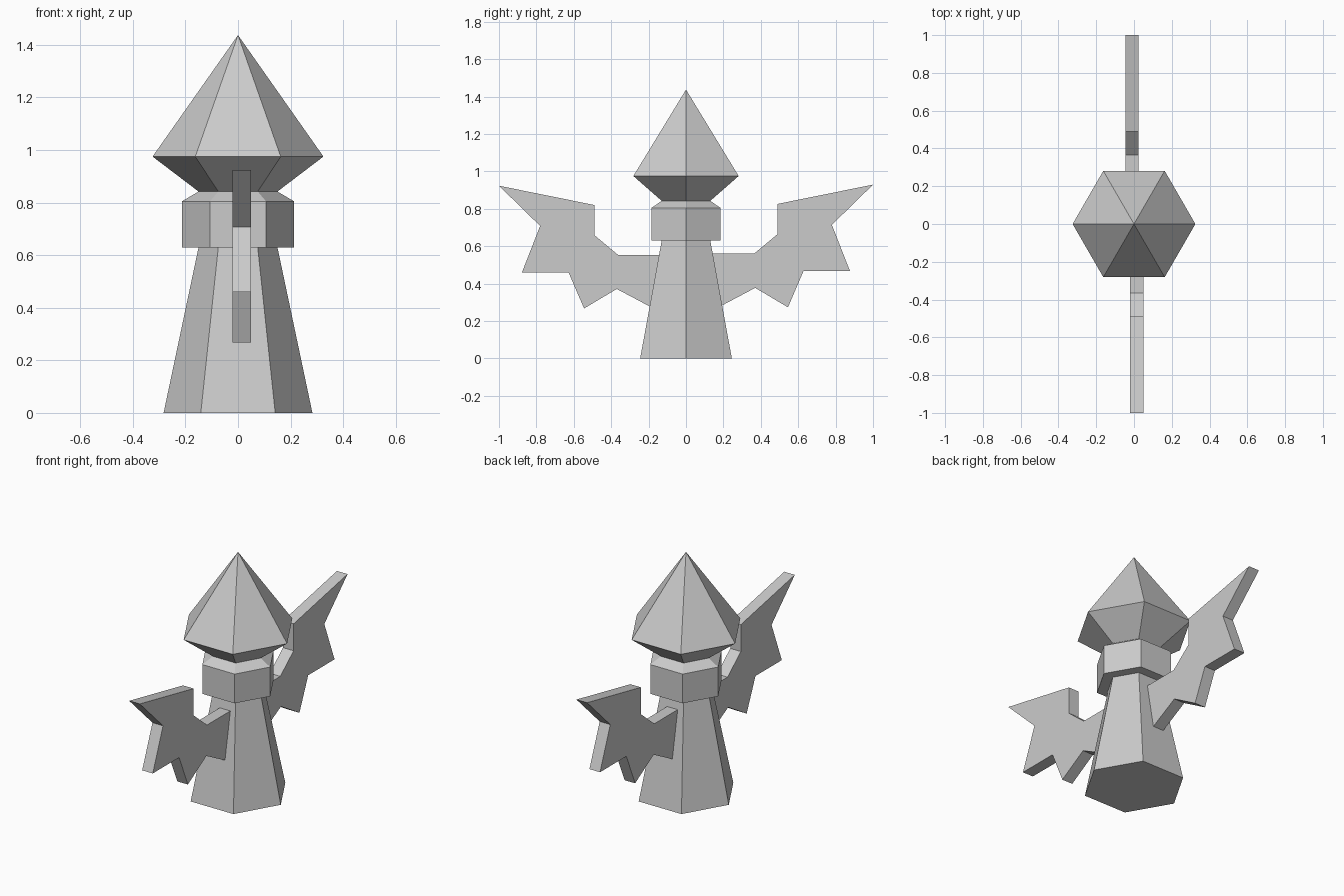
import bpy, bmesh, math

SIDES = 6
WING_THICKNESS = 0.07

default_cube = bpy.data.objects.get("Cube")
if default_cube:
    bpy.data.objects.remove(default_cube, do_unlink=True)

# Single stone colour
stone = bpy.data.materials.new("stone_grey")
stone.use_nodes = True
colour = (0.6, 0.6, 0.6, 1)
stone.diffuse_color = colour
stone.node_tree.nodes["Principled BSDF"].inputs["Base Color"].default_value = colour


def finish(name, bm):
    """Turn a bmesh into a flat-shaded stone object."""
    bmesh.ops.recalc_face_normals(bm, faces=bm.faces)
    mesh = bpy.data.meshes.new(name)
    bm.to_mesh(mesh)
    bm.free()
    mesh.materials.append(stone)
    obj = bpy.data.objects.new(name, mesh)
    bpy.context.collection.objects.link(obj)
    return obj


def hex_part(name, profile):
    """Stack hexagonal rings given as (radius, height); radius 0 makes a tip."""
    bm = bmesh.new()
    rings = []
    for radius, z in profile:
        if radius == 0:
            rings.append([bm.verts.new((0, 0, z))] * SIDES)
            continue
        angles = [math.tau * i / SIDES for i in range(SIDES)]
        rings.append([bm.verts.new((radius * math.cos(a), radius * math.sin(a), z))
                      for a in angles])
    for low, high in zip(rings, rings[1:]):
        for i in range(SIDES):
            j = (i + 1) % SIDES
            corners = [low[i], low[j], high[j], high[i]]
            bm.faces.new(list(dict.fromkeys(corners)))
    for ring in (rings[0], rings[-1]):
        if len(set(ring)) == SIDES:
            bm.faces.new(ring)
    return finish(name, bm)


def wing(name, side, x_middle, lift):
    """Extrude the jagged wing outline across x; side is -1 front, 1 back."""
    outline = [(0.11, 0.557), (0.364, 0.557), (0.49, 0.662), (0.49, 0.823),
               (1.0, 0.926), (0.78, 0.711), (0.877, 0.463), (0.628, 0.463),
               (0.545, 0.27), (0.37, 0.374), (0.17, 0.268)]
    bm = bmesh.new()
    x = x_middle - WING_THICKNESS / 2
    face = bm.faces.new([bm.verts.new((x, side * y, z + lift)) for y, z in outline])
    result = bmesh.ops.extrude_face_region(bm, geom=[face])
    moved = [g for g in result["geom"] if isinstance(g, bmesh.types.BMVert)]
    bmesh.ops.translate(bm, verts=moved, vec=(WING_THICKNESS, 0, 0))
    return finish(name, bm)


# Tapered body, collar with chamfered top, and pointed cap
hex_part("body", [(0.283, 0), (0.15, 0.63)])
hex_part("collar", [(0.213, 0.63), (0.213, 0.805), (0.15, 0.842)])
hex_part("cap", [(0.15, 0.842), (0.325, 0.975), (0, 1.437)])

# Wings, slightly off the middle on opposite sides
wing("front_wing", -1, 0.015, -0.003)
wing("back_wing", 1, -0.01, 0.003)
